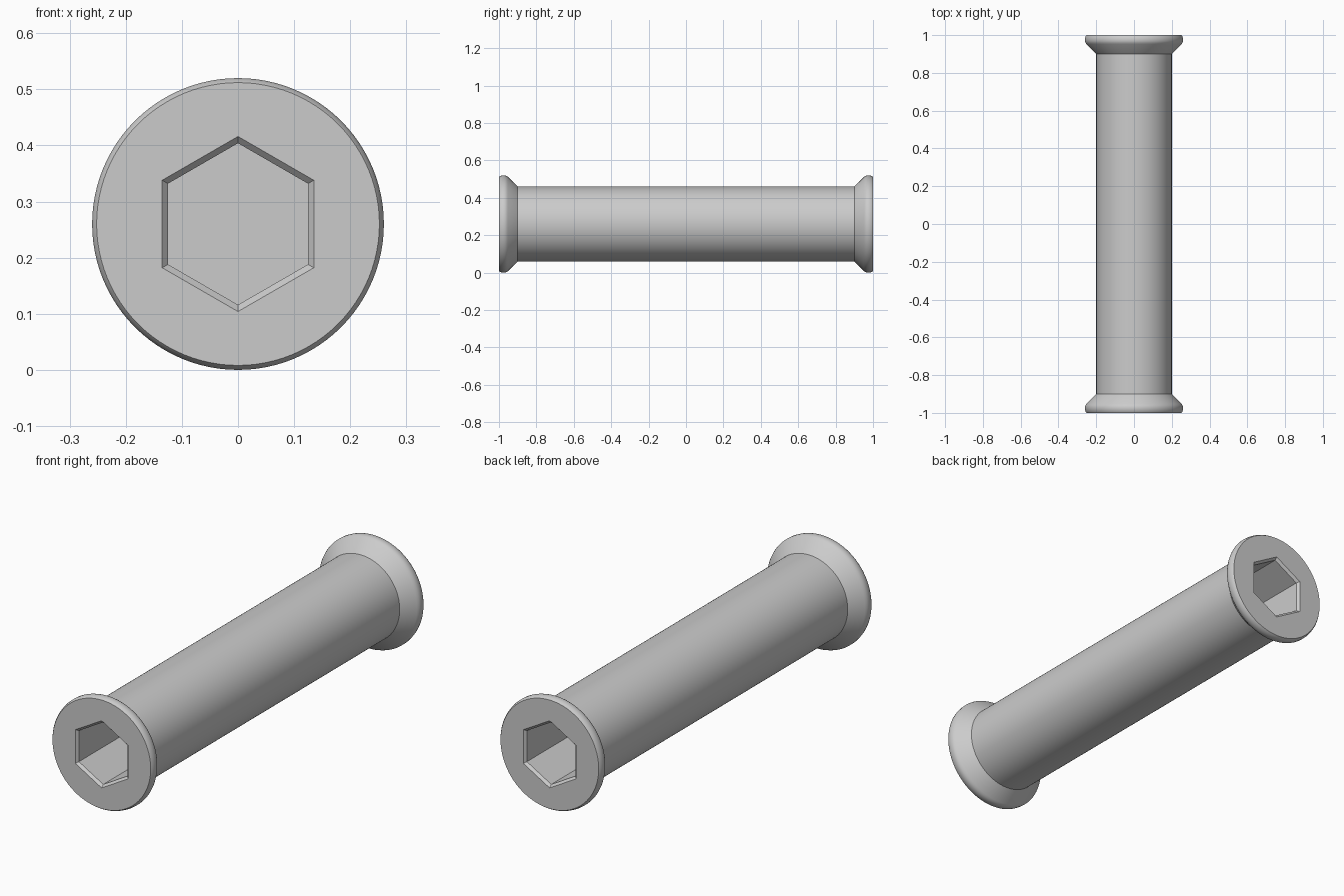
import bpy, bmesh, math
from mathutils import Matrix

cube = bpy.data.objects.get("Cube")
if cube:
    bpy.data.objects.remove(cube)

AXIS_Z = 0.26
SEGMENTS = 96

steel = bpy.data.materials.new("plain grey steel")
steel.use_nodes = True
steel.diffuse_color = (0.6, 0.6, 0.6, 1)
steel.node_tree.nodes["Principled BSDF"].inputs["Base Color"].default_value = (0.6, 0.6, 0.6, 1)


def lathe(name, profile, sides):
    """Sweep (radius, y) rings around the long axis and cap both ends."""
    bm = bmesh.new()
    rings = []
    for r, y in profile:
        angles = [2 * math.pi * i / sides for i in range(sides)]
        rings.append([bm.verts.new((r * math.sin(a), y, AXIS_Z + r * math.cos(a)))
                      for a in angles])
    for low, high in zip(rings, rings[1:]):
        for i in range(sides):
            j = (i + 1) % sides
            bm.faces.new((low[i], low[j], high[j], high[i]))
    bm.faces.new(rings[0])
    bm.faces.new(rings[-1])
    bmesh.ops.recalc_face_normals(bm, faces=bm.faces)
    mesh = bpy.data.meshes.new(name)
    bm.to_mesh(mesh)
    bm.free()
    mesh.materials.append(steel)
    obj = bpy.data.objects.new(name, mesh)
    bpy.context.collection.objects.link(obj)
    return obj


# Flared head with eased rim, mirrored to the other end of the barrel
head = [(0.252, -1), (0.257, -0.993), (0.26, -0.98), (0.26, -0.968),
        (0.257, -0.96), (0.252, -0.952), (0.2, -0.9)]
barrel = lathe("flanged_barrel", head + [(r, -y) for r, y in reversed(head)], SEGMENTS)

# Hexagonal sockets with a chamfered mouth, cut into both ends
socket = [(0.168, -1.012), (0.144, -0.988), (0.144, -0.6)]
for name, side in (("front_socket_cutter", 1), ("back_socket_cutter", -1)):
    cutter = lathe(name, [(r, side * y) for r, y in socket], 6)
    cutter.hide_render = True
    cutter.hide_viewport = True
    cut = barrel.modifiers.new(name, 'BOOLEAN')
    cut.operation = 'DIFFERENCE'
    cut.solver = 'EXACT'
    cut.object = cutter

# Apply the cuts and drop the cutters
bpy.context.view_layer.update()
evaluated = barrel.evaluated_get(bpy.context.evaluated_depsgraph_get())
result = bpy.data.meshes.new_from_object(evaluated)
barrel.modifiers.clear()
barrel.data = result
for name in ("front_socket_cutter", "back_socket_cutter"):
    bpy.data.objects.remove(bpy.data.objects[name])

# Smooth round surfaces, crisp edges
bpy.ops.object.select_all(action='DESELECT')
barrel.select_set(True)
bpy.context.view_layer.objects.active = barrel
bpy.ops.object.shade_smooth_by_angle(angle=math.radians(32))
